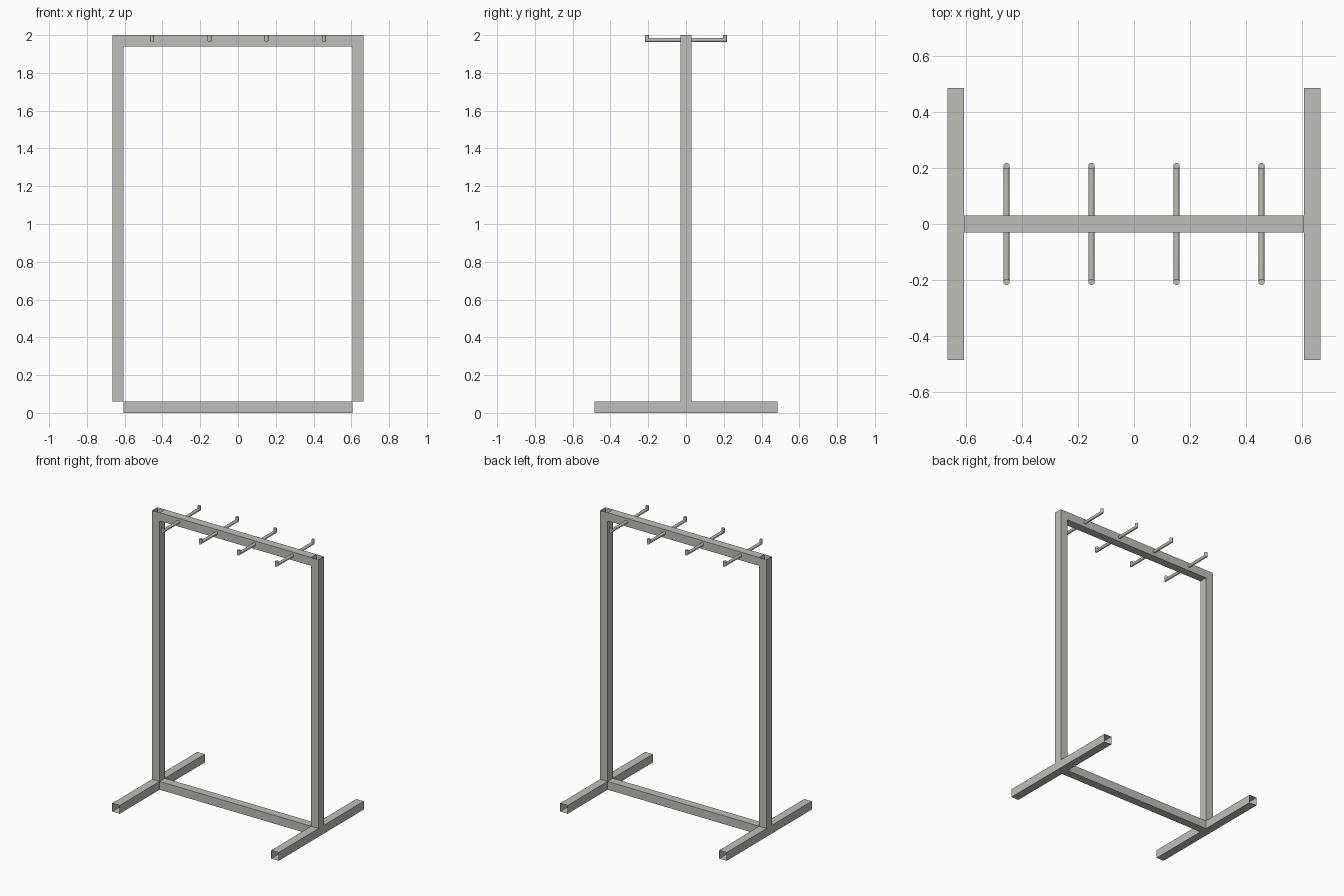
import bpy, bmesh, math
from mathutils import Vector

cube = bpy.data.objects.get("Cube")
if cube:
    bpy.data.objects.remove(cube, do_unlink=True)

# Single bare-metal colour
metal = bpy.data.materials.new("warm_grey_metal")
colour = (0.52, 0.52, 0.49, 1.0)
metal.use_nodes = True
metal.diffuse_color = colour
metal.node_tree.nodes["Principled BSDF"].inputs["Base Color"].default_value = colour

HALF = 0.03      # half the square tube's width
HEIGHT = 2.0
POST_X = 0.635
FOOT_Y = 0.485


def finish(name, bm):
    mesh = bpy.data.meshes.new(name)
    bm.to_mesh(mesh)
    bm.free()
    mesh.materials.append(metal)
    obj = bpy.data.objects.new(name, mesh)
    bpy.context.collection.objects.link(obj)
    return obj


def square_tube(name, low, high, axis):
    """Thin-walled box section, open at both ends of its axis."""
    low, high = Vector(low), Vector(high)
    bm = bmesh.new()
    bmesh.ops.create_cube(bm, size=1)
    ends = [f for f in bm.faces if abs(f.normal[axis]) > 0.5]
    bmesh.ops.delete(bm, geom=ends, context='FACES_ONLY')
    bmesh.ops.scale(bm, vec=high - low, verts=bm.verts)
    bmesh.ops.translate(bm, vec=(low + high) / 2, verts=bm.verts)
    return finish(name, bm)


def hook(name, x, side):
    """Round peg with a mitred upturned tip."""
    radius, reach, level, sides = 0.011, 0.207, 1.974, 16
    bm = bmesh.new()
    rings = [[], [], []]
    for i in range(sides):
        a = math.tau * i / sides
        u, v = radius * math.cos(a), radius * math.sin(a)
        profile = ((HALF, level + v), (reach - v, level + v), (reach - v, HEIGHT))
        for ring, (d, z) in zip(rings, profile):
            ring.append(bm.verts.new((x + u, side * d, z)))
    for a, b in zip(rings, rings[1:]):
        for i in range(sides):
            j = (i + 1) % sides
            bm.faces.new((a[i], a[j], b[j], b[i]))
    bm.faces.new(rings[-1])
    bmesh.ops.recalc_face_normals(bm, faces=bm.faces)
    obj = finish(name, bm)
    bpy.ops.object.select_all(action='DESELECT')
    obj.select_set(True)
    bpy.context.view_layer.objects.active = obj
    bpy.ops.object.shade_smooth_by_angle(angle=math.radians(30))


# Feet and posts on each side
for label, side in (("left", 1), ("right", -1)):
    x = side * POST_X
    square_tube(label + "_foot", (x - HALF, -FOOT_Y, 0), (x + HALF, FOOT_Y, 2 * HALF), 1)
    square_tube(label + "_post", (x - HALF, -HALF, 2 * HALF), (x + HALF, HALF, HEIGHT), 2)

# Rails between the sides
inner = POST_X - HALF
for name, z in (("bottom_rail", 0), ("top_rail", HEIGHT - 2 * HALF)):
    square_tube(name, (-inner, -HALF, z), (inner, HALF, z + 2 * HALF), 0)

# Hooks along the front and back of the top rail
for label, side in (("front", -1), ("back", 1)):
    for i in range(4):
        hook(f"{label}_hook_{i + 1}", (i - 1.5) * 0.303, side)
